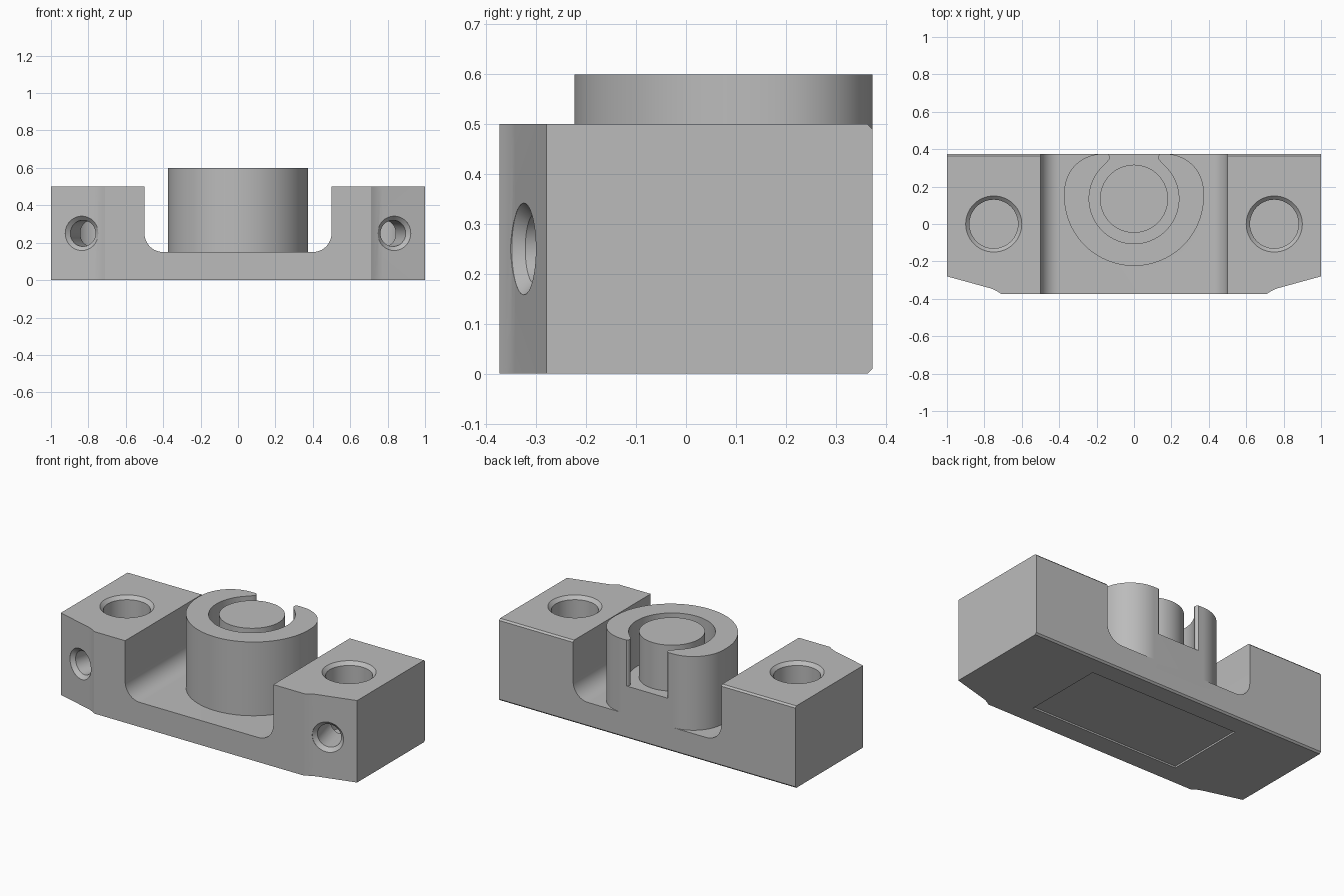
import bpy, bmesh, math
from mathutils import Matrix, Vector

if "Cube" in bpy.data.objects:
    bpy.data.objects.remove(bpy.data.objects["Cube"])

HALF_D = 0.374   # half depth of the block

grey = bpy.data.materials.new("machined grey")
grey.diffuse_color = (0.5, 0.5, 0.5, 1)
grey.use_nodes = True
grey.node_tree.nodes["Principled BSDF"].inputs["Base Color"].default_value = grey.diffuse_color


def finish(name, bm):
    bmesh.ops.recalc_face_normals(bm, faces=bm.faces)
    mesh = bpy.data.meshes.new(name)
    bm.to_mesh(mesh)
    bm.free()
    mesh.materials.append(grey)
    obj = bpy.data.objects.new(name, mesh)
    bpy.context.collection.objects.link(obj)
    return obj


def prism(name, pts, lo, hi, place=lambda a, b, h: (a, b, h)):
    """Extrude a 2D outline from lo to hi; place maps outline + height to xyz."""
    bm = bmesh.new()
    low, high = ([bm.verts.new(place(a, b, h)) for a, b in pts] for h in (lo, hi))
    n = len(pts)
    bm.faces.new(low)
    bm.faces.new(high)
    for i in range(n):
        j = (i + 1) % n
        bm.faces.new((low[i], low[j], high[j], high[i]))
    return finish(name, bm)


def arc(cx, cy, r, a0, a1, n):
    angles = [math.radians(a0 + (a1 - a0) * i / n) for i in range(n + 1)]
    return [(cx + r * math.cos(a), cy + r * math.sin(a)) for a in angles]


def mirrored(half):
    """Close a right-hand half outline with its mirror image."""
    return half + [(-x, y) for x, y in reversed(half) if abs(x) > 1e-6]


def turned(name, rings, origin, axis, n=64):
    """Round solid from (radius, distance along axis) rings."""
    bm = bmesh.new()
    turn = Vector((0, 0, 1)).rotation_difference(Vector(axis)).to_matrix().to_4x4()
    m = Matrix.Translation(origin) @ turn
    loops = [[bm.verts.new(m @ Vector((r * math.cos(2 * math.pi * i / n),
                                       r * math.sin(2 * math.pi * i / n), h)))
              for i in range(n)] for r, h in rings]
    bm.faces.new(loops[0])
    bm.faces.new(loops[-1])
    for a, b in zip(loops, loops[1:]):
        for i in range(n):
            j = (i + 1) % n
            bm.faces.new((a[i], a[j], b[j], b[i]))
    return finish(name, bm)


def combine(obj, tool, operation):
    mod = obj.modifiers.new(operation.lower(), 'BOOLEAN')
    mod.operation = operation
    mod.solver = 'EXACT'
    mod.object = tool
    bpy.context.view_layer.objects.active = obj
    bpy.ops.object.modifier_apply(modifier=mod.name)
    bpy.data.objects.remove(tool)


# Block: plan with angled front corners
plan = mirrored([(0.71, -HALF_D), (0.728, -0.362), (0.75, -0.35), (0.77, -0.343),
                 (1, -0.28), (1, HALF_D)])
block = prism("mounting_block", plan, 0, 0.5)

# Small chamfers along the rear top and bottom edges
c = 0.01
for z, d in ((0, 1), (0.5, -1)):
    wedge = [(HALF_D - c, z), (HALF_D - c, z - d * c), (HALF_D + c, z - d * c),
             (HALF_D + c, z + d * 2 * c)]
    wedge = [(HALF_D - 2 * c, z - d * c), (HALF_D + c, z - d * c), (HALF_D + c, z + d * 2 * c)]
    combine(block, prism("chamfer_cutter", wedge, -1.1, 1.1, lambda a, b, h: (h, a, b)),
            'DIFFERENCE')

# Centre channel with rounded lower corners
channel = mirrored(arc(0.4, 0.25, 0.1, -90, 0, 12) + [(0.5, 0.7)])
combine(block, prism("channel_cutter", channel, -0.6, 0.6, lambda a, b, h: (a, h, b)),
        'DIFFERENCE')

# Boss with a flattened rear, rising from the channel floor
boss_half = arc(0, 0.15, 0.374, -90, 8, 40) + arc(0.172, 0.174, 0.2, 10, 90, 28)
combine(block, prism("boss", mirrored(boss_half), 0.1, 0.6), 'UNION')

# Ring groove, opening through the rear between two rounded lips
groove_half = arc(0, 0.135, 0.24, -90, 48, 44) + [
    (0.142, 0.333), (0.132, 0.345), (0.129, 0.355), (0.131, 0.365),
    (0.14, HALF_D), (0.14, 0.5)]
combine(block, prism("groove_cutter", mirrored(groove_half), 0.32, 0.7), 'DIFFERENCE')

# Centre pin
combine(block, turned("pin", [(0.182, 0.25), (0.182, 0.6)], (0, 0.135, 0), (0, 0, 1)), 'UNION')

# Countersunk blind bolt holes, each met by an angled cross hole from the front
for s in (-1, 1):
    bolt = turned("bolt_cutter", [(0.13, 0.1), (0.13, 0.48), (0.15, 0.5), (0.15, 0.55)],
                  (s * 0.75, 0, 0), (0, 0, 1))
    combine(block, bolt, 'DIFFERENCE')
    inward = Vector((-s * 0.264, 0.9645, 0))
    cross = turned("cross_cutter", [(0.092, -0.06), (0.092, 0), (0.07, 0.022), (0.07, 0.25)],
                   (s * 0.835, -0.325, 0.25), inward, 48)
    combine(block, cross, 'DIFFERENCE')

# Shallow recess under the base
recess = [(-0.5, -0.25), (0.5, -0.25), (0.5, 0.25), (-0.5, 0.25)]
combine(block, prism("recess_cutter", recess, -0.1, 0.01), 'DIFFERENCE')

bpy.context.view_layer.objects.active = block
block.select_set(True)
bpy.ops.object.shade_smooth_by_angle(angle=math.radians(25))
